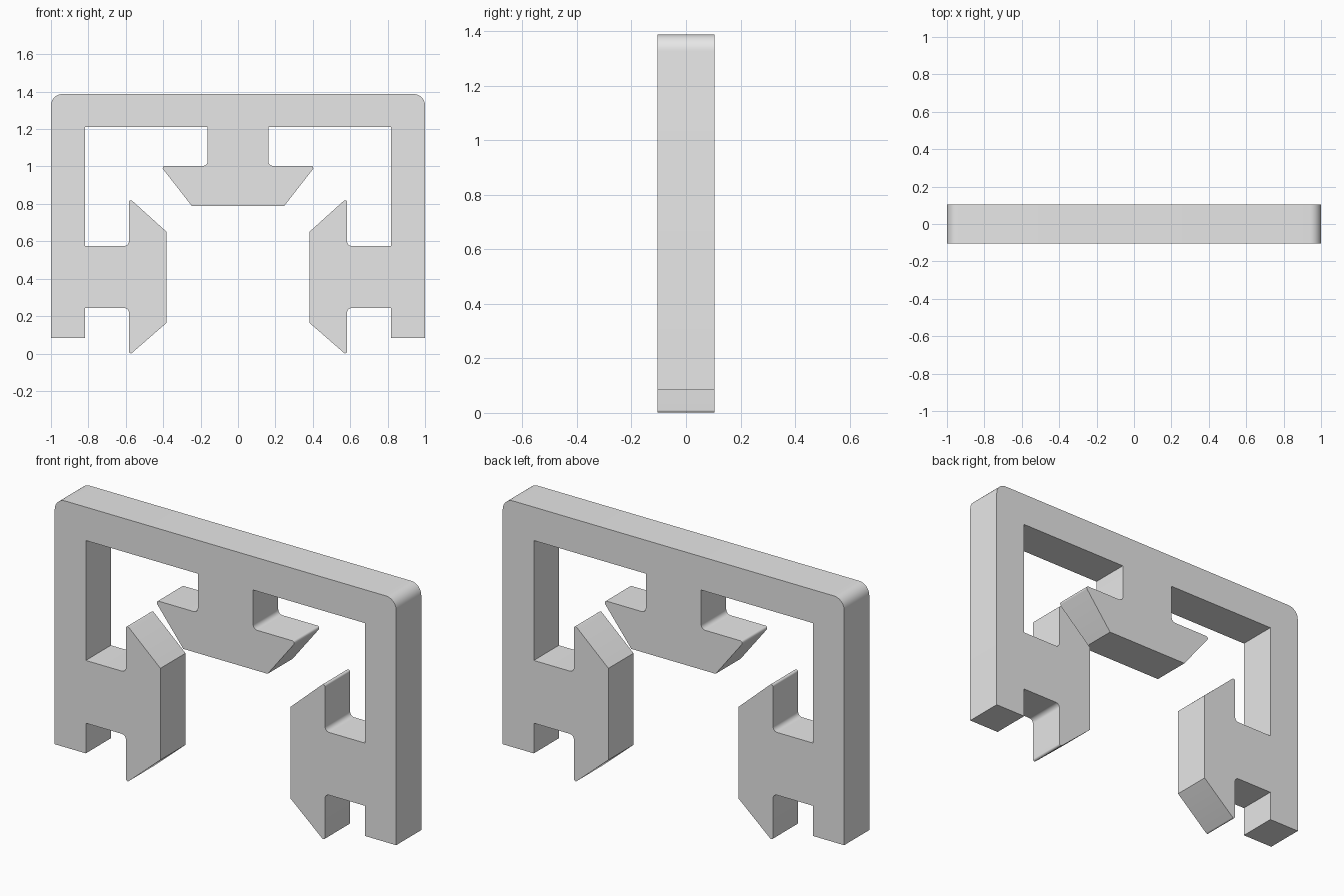
import bpy
import bmesh
import math
from mathutils import Vector

cube = bpy.data.objects.get("Cube")
if cube:
    bpy.data.objects.remove(cube, do_unlink=True)

HALF_DEPTH = 0.105

grey = bpy.data.materials.new("plain_grey")
grey.use_nodes = True
grey.diffuse_color = (0.8, 0.8, 0.8, 1)
grey.node_tree.nodes["Principled BSDF"].inputs["Base Color"].default_value = (0.8, 0.8, 0.8, 1)

# Half outline of the frame: x, z, corner radius
HALF = [
    (0, 1.387, 0), (1, 1.387, 0.06), (1, 0.083, 0), (0.818, 0.083, 0),
    # side T-shaped jaw
    (0.818, 0.243, 0), (0.583, 0.243, 0.025), (0.583, -0.011, 0.01),
    (0.381, 0.165, 0), (0.381, 0.65, 0), (0.583, 0.832, 0.01),
    (0.583, 0.575, 0.025), (0.818, 0.575, 0),
    # top T-shaped jaw
    (0.818, 1.21, 0), (0.162, 1.21, 0), (0.162, 1.003, 0.025),
    (0.414, 1.003, 0.011), (0.247, 0.789, 0), (0, 0.789, 0),
]


def fillet(prev, corner, nxt, radius, steps=8):
    """Replace a corner with an arc tangent to both of its edges."""
    a, b = (prev - corner).normalized(), (nxt - corner).normalized()
    half = a.angle(b) / 2
    centre = corner + (a + b).normalized() * radius / math.sin(half)
    start = corner + a * radius / math.tan(half) - centre
    end = corner + b * radius / math.tan(half) - centre
    sweep = math.pi - 2 * half
    return [centre + (start * math.sin(sweep * (1 - i / steps))
                      + end * math.sin(sweep * i / steps)) / math.sin(sweep)
            for i in range(steps + 1)]


def rounded(profile):
    pts = [Vector((x, z)) for x, z, _ in profile]
    out = []
    for i, (_, _, r) in enumerate(profile):
        out += fillet(pts[i - 1], pts[i], pts[i + 1], r) if r else [pts[i]]
    return out


# Mirror the half outline, leaving out the points on the centre line
right_half = rounded(HALF)[1:-1]
outline = right_half + [Vector((-p.x, p.y)) for p in reversed(right_half)]

# Extrude the outline into the solid frame
bm = bmesh.new()
face = bm.faces.new([bm.verts.new((p.x, -HALF_DEPTH, p.y)) for p in outline])
result = bmesh.ops.extrude_face_region(bm, geom=[face], use_keep_orig=True)
moved = [g for g in result["geom"] if isinstance(g, bmesh.types.BMVert)]
bmesh.ops.translate(bm, verts=moved, vec=(0, 2 * HALF_DEPTH, 0))
bmesh.ops.recalc_face_normals(bm, faces=bm.faces)
mesh = bpy.data.meshes.new("bracket_frame")
bm.to_mesh(mesh)
bm.free()
mesh.materials.append(grey)

frame = bpy.data.objects.new("bracket_frame", mesh)
bpy.context.collection.objects.link(frame)
bpy.ops.object.select_all(action="DESELECT")
frame.select_set(True)
bpy.context.view_layer.objects.active = frame
bpy.ops.object.shade_smooth_by_angle(angle=math.radians(30))
